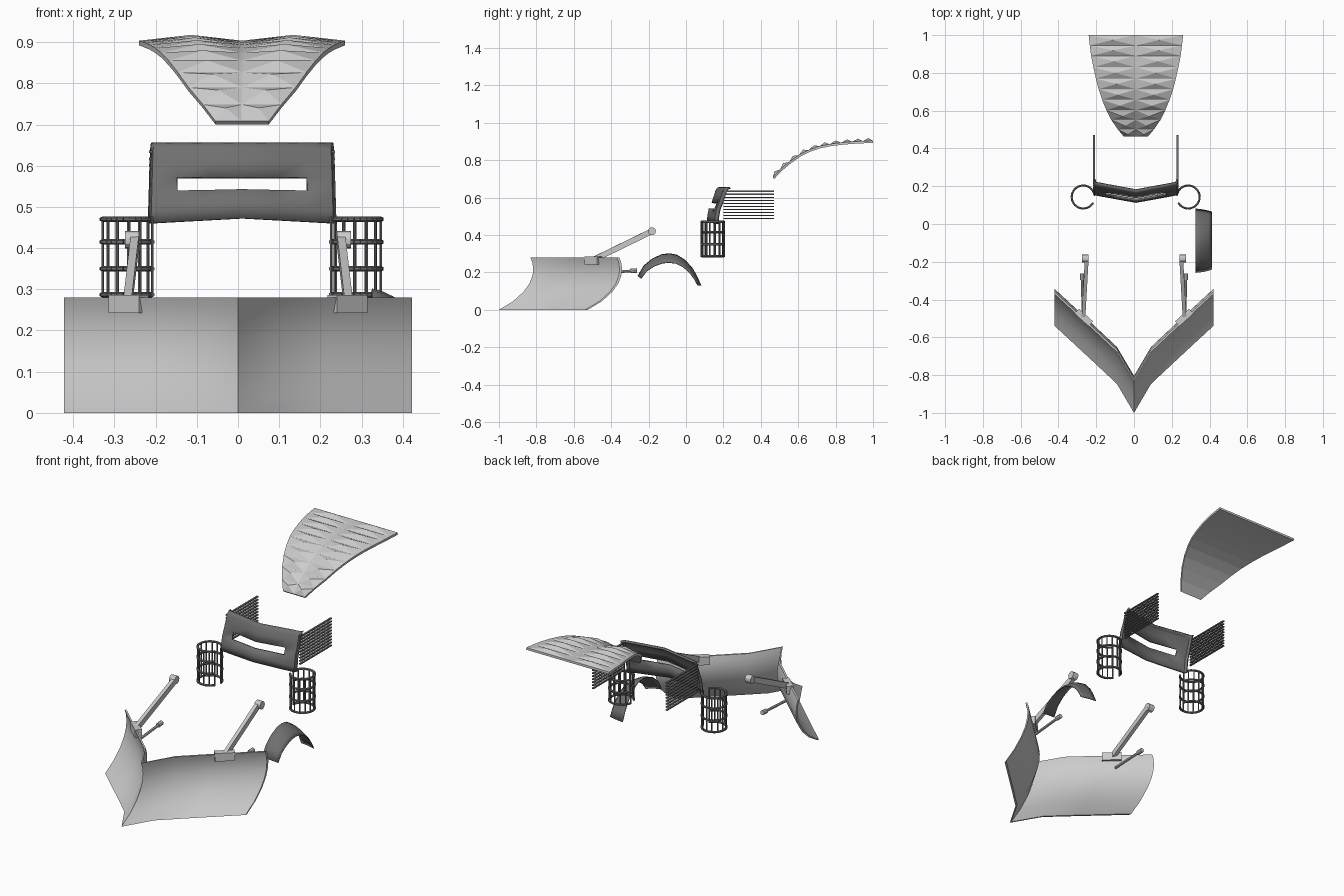
import bpy, bmesh, math
from mathutils import Vector, Matrix

if "Cube" in bpy.data.objects:
    bpy.data.objects.remove(bpy.data.objects["Cube"])

dark = bpy.data.materials.new("dark_grey")
dark.diffuse_color = (.16, .16, .16, 1)
dark.use_nodes = True
dark.node_tree.nodes["Principled BSDF"].inputs["Base Color"].default_value = dark.diffuse_color


def finish(name, bm, smooth=None, mat=None):
    bmesh.ops.recalc_face_normals(bm, faces=bm.faces)
    me = bpy.data.meshes.new(name)
    bm.to_mesh(me)
    bm.free()
    if mat:
        me.materials.append(mat)
    ob = bpy.data.objects.new(name, me)
    bpy.context.collection.objects.link(ob)
    if smooth:
        bpy.ops.object.select_all(action='DESELECT')
        ob.select_set(True)
        bpy.context.view_layer.objects.active = ob
        bpy.ops.object.shade_smooth_by_angle(angle=math.radians(smooth))
    return ob


def sheet(name, rows, thick, skip=(), smooth=None, mat=None):
    """Skin a grid of points and give it thickness."""
    bm = bmesh.new()
    vs = [[bm.verts.new(p) for p in r] for r in rows]
    for i in range(len(vs) - 1):
        for j in range(len(vs[0]) - 1):
            if (i, j) not in skip:
                bm.faces.new((vs[i][j], vs[i + 1][j], vs[i + 1][j + 1], vs[i][j + 1]))
    ob = finish(name, bm, smooth, mat)
    m = ob.modifiers.new("thickness", 'SOLIDIFY')
    m.thickness, m.offset = thick, 0
    return ob


def rod(bm, a, b, r, n=8):
    a, b = Vector(a), Vector(b)
    d = b - a
    mat = Matrix.Translation((a + b) / 2) @ d.to_track_quat('Z', 'Y').to_matrix().to_4x4()
    bmesh.ops.create_cone(bm, cap_ends=True, segments=n, radius1=r, radius2=r,
                          depth=d.length, matrix=mat)


def box(bm, loc, size, rot=Matrix()):
    bmesh.ops.create_cube(bm, size=1, matrix=Matrix.Translation(loc) @ rot @ Matrix.Diagonal((*size, 1)))


def lerp(x, pts):
    for (a, u), (b, v) in zip(pts, pts[1:]):
        if x <= b:
            return u + (v - u) * (x - a) / (b - a)
    return pts[-1][1]


# V-shaped plough blade: front and back curved skins swept along a bent plan line
plan = [(0, 0), (.09, .153), (.22, .275), (.422, .462)]
prof = [(-1, 0), (-.925, .045), (-.87, .095), (-.837, .14), (-.82, .185),
        (-.817, .22), (-.822, .255), (-.832, .28)]
loop = prof + [(y + .013, z) for y, z in reversed(prof)]
xs = [-p[0] for p in plan[:0:-1]] + [p[0] for p in plan]
bm = bmesh.new()
rings = [[bm.verts.new((x, y + lerp(abs(x), plan), z)) for y, z in loop] for x in xs]
for a, b in zip(rings, rings[1:]):
    for j in range(len(loop)):
        k = (j + 1) % len(loop)
        bm.faces.new((a[j], b[j], b[k], a[k]))
bm.faces.new(rings[0])
bm.faces.new(rings[-1])
finish("plough_blade", bm, 25)

# Mounting brackets, lift arms with end pivots, and short push rods
for s, side in ((-1, "left"), (1, "right")):
    bm = bmesh.new()
    box(bm, (s * .266, -.495, .264), (.10, .035, .044), Matrix.Rotation(s * math.radians(42), 4, 'Z'))
    finish(side + "_bracket", bm)
    bm = bmesh.new()
    a, b = Vector((s * .268, -.50, .265)), Vector((s * .25, -.182, .42))
    rot = (b - a).to_track_quat('Y', 'Z').to_matrix().to_4x4()
    box(bm, (a + b) / 2, (.02, (b - a).length, .03), rot)
    rod(bm, b - Vector((s * .01, 0, 0)), b + Vector((s * .024, 0, 0)), .021, 12)
    finish(side + "_lift_arm", bm, 30)
    bm = bmesh.new()
    rod(bm, (s * .27, -.47, .195), (s * .275, -.285, .208), .007)
    rod(bm, (s * .275, -.295, .208), (s * .275, -.262, .21), .012)
    finish(side + "_push_rod", bm, 30)

# Single wheel fender with a turned-down outer lip
arch = [(-.257, .18), (-.225, .235), (-.18, .272), (-.13, .295), (-.09, .30), (-.05, .293),
        (-.005, .265), (.035, .22), (.06, .175), (.08, .13)]
rows = []
for x, k in ((.325, 1), (.35, .96), (.375, .89), (.395, .81), (.411, .72)):
    ky = 1 - (1 - k) * .35
    rows.append([(x, -.09 + (y + .09) * ky, .13 + (z - .13) * k) for y, z in arch])
sheet("wheel_fender", rows, .004, smooth=50, mat=dark)

# Headlamp cages: open rings joined by vertical wires
for s, side in ((-1, "left"), (1, "right")):
    bm = bmesh.new()
    c, r = Vector((s * .278 + .009, .143, 0)), .061
    pts = []
    for i in range(25):
        t = math.radians(8 + i * 320 / 24)
        pts.append(c + Vector((-s * math.cos(t) * r, math.sin(t) * r, 0)))
    for z in (.287, .35, .415, .47):
        up = Vector((0, 0, z))
        for p, q in zip(pts, pts[1:]):
            rod(bm, p + up, q + up, .0065, 6)
    for p in pts[::2]:
        rod(bm, p + Vector((0, 0, .282)), p + Vector((0, 0, .474)), .0035, 6)
    finish(side + "_lamp_cage", bm, 40, dark)

# Chevron front shield with a wide slot
cx = .01
cols = [-.224, -.218, -.16, -.08, 0, .08, .16, .218, .224]
section = [(.118, .472), (.12, .502), (.128, .542), (.142, .571), (.155, .61), (.164, .638), (.172, .648), (.182, .651)]
rows = []
for u in cols:
    a = abs(u)
    wrap = .014 if a > .22 else 0
    row = []
    for k, (y, z) in enumerate(section):
        drop = (.012, .01, .005, 0, 0, 0, 0, 0)[k] * a / .222
        x = u * (1 + .03 * (.66 - z) / .2 - .03)
        row.append((cx + x, y + a * .18 + wrap, z - drop))
    rows.append(row)
sheet("front_shield", rows, .012, skip=[(i, 2) for i in range(2, 6)], smooth=35, mat=dark)

# Side louvres: stacks of horizontal bars
for s, side in ((-1, "left"), (1, "right")):
    bm = bmesh.new()
    for i in range(10):
        z = .487 + i * .0163
        box(bm, (cx + s * .221, .335, z), (.01, .27, .006))
    finish(side + "_side_louvre", bm, mat=dark)

# Rear window shell: curved, tapering, with paired raised slats
curve = [(.468, .704), (.505, .745), (.555, .786), (.605, .822), (.66, .85), (.715, .869),
         (.77, .88), (.83, .888), (.89, .893), (.945, .896), (1, .898)]
half = [(.465, .062), (.51, .1), (.575, .144), (.69, .191), (.8, .219), (.9, .239), (1, .25)]
sheet("rear_shell", [[(cx + f * lerp(y, half), y, z) for f in (-1, -.5, 0, .5, 1)]
                     for y, z in curve], .012)
bm = bmesh.new()
for (y0, z0), (y1, z1) in zip(curve, curve[1:]):
    n = Vector((0, z0 - z1, y1 - y0)).normalized()
    for s in (-1, 1):
        w0, w1 = s * lerp(y0, half), s * lerp(y1, half)
        lift = n * .0055
        # front and back corners, and a raised mid point behind centre
        f0, f1 = Vector((cx, y0, z0)) + lift, Vector((cx + w0, y0, z0)) + lift
        b0, b1 = Vector((cx, y1, z1)) + lift, Vector((cx + w1, y1, z1)) + lift
        peak = (f0 + f1) / 2 * .45 + (b0 + b1) / 2 * .55 + n * .015
        v = [bm.verts.new(p) for p in (f0, f1, b1, b0, peak)]
        for i in range(4):
            bm.faces.new((v[i], v[(i + 1) % 4], v[4]))
        bm.faces.new(v[:4])
finish("rear_slats", bm)
